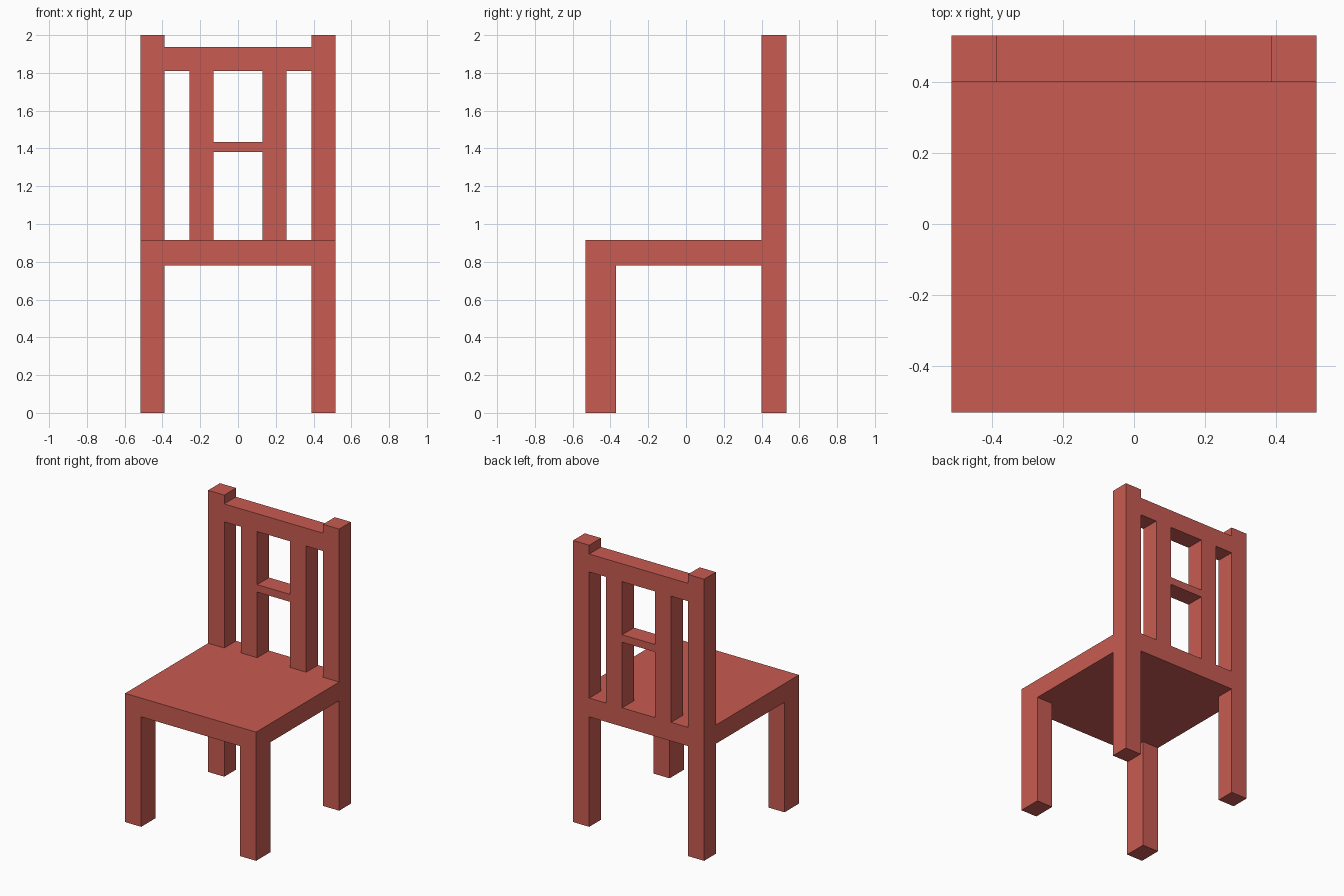
import bpy
import bmesh

if "Cube" in bpy.data.objects:
    bpy.data.objects.remove(bpy.data.objects["Cube"])

red = bpy.data.materials.new("red_paint")
red.diffuse_color = (0.58, 0.105, 0.084, 1.0)
red.use_nodes = True
red.node_tree.nodes["Principled BSDF"].inputs["Base Color"].default_value = red.diffuse_color


def box(name, x, y, z):
    """Box spanning the given (min, max) ranges."""
    bm = bmesh.new()
    bmesh.ops.create_cube(bm, size=1.0)
    for v in bm.verts:
        v.co = [(r[0] + r[1]) / 2 + c * (r[1] - r[0]) for c, r in zip(v.co, (x, y, z))]
    mesh = bpy.data.meshes.new(name)
    bm.to_mesh(mesh)
    bm.free()
    mesh.materials.append(red)
    obj = bpy.data.objects.new(name, mesh)
    bpy.context.collection.objects.link(obj)
    return obj


def pair(name, x, y, z):
    """Left and right copies mirrored across x = 0."""
    box(name + "_right", x, y, z)
    box(name + "_left", (-x[1], -x[0]), y, z)


HALF_W, INNER = 0.515, 0.388      # outer side and inner face of the legs
FRONT, BACK = -0.532, 0.532
BACK_Y = (0.4, BACK)              # thickness of the whole backrest
SEAT_Z = (0.781, 0.914)
RAIL_Z = (1.81, 1.937)

# Seat, with its rear strip fitted between the back posts
box("seat", (-HALF_W, HALF_W), (FRONT, BACK_Y[0]), SEAT_Z)
box("seat_rear", (-INNER, INNER), BACK_Y, SEAT_Z)

# Legs; the back ones run up as backrest posts
pair("front_leg", (INNER, HALF_W), (FRONT, -0.37), (0, SEAT_Z[0]))
pair("back_post", (INNER, HALF_W), BACK_Y, (0, 2))

# Backrest
box("top_rail", (-INNER, INNER), BACK_Y, RAIL_Z)
pair("back_slat", (0.129, 0.256), BACK_Y, (SEAT_Z[1], RAIL_Z[0]))
box("cross_bar", (-0.129, 0.129), BACK_Y, (1.38, 1.433))
